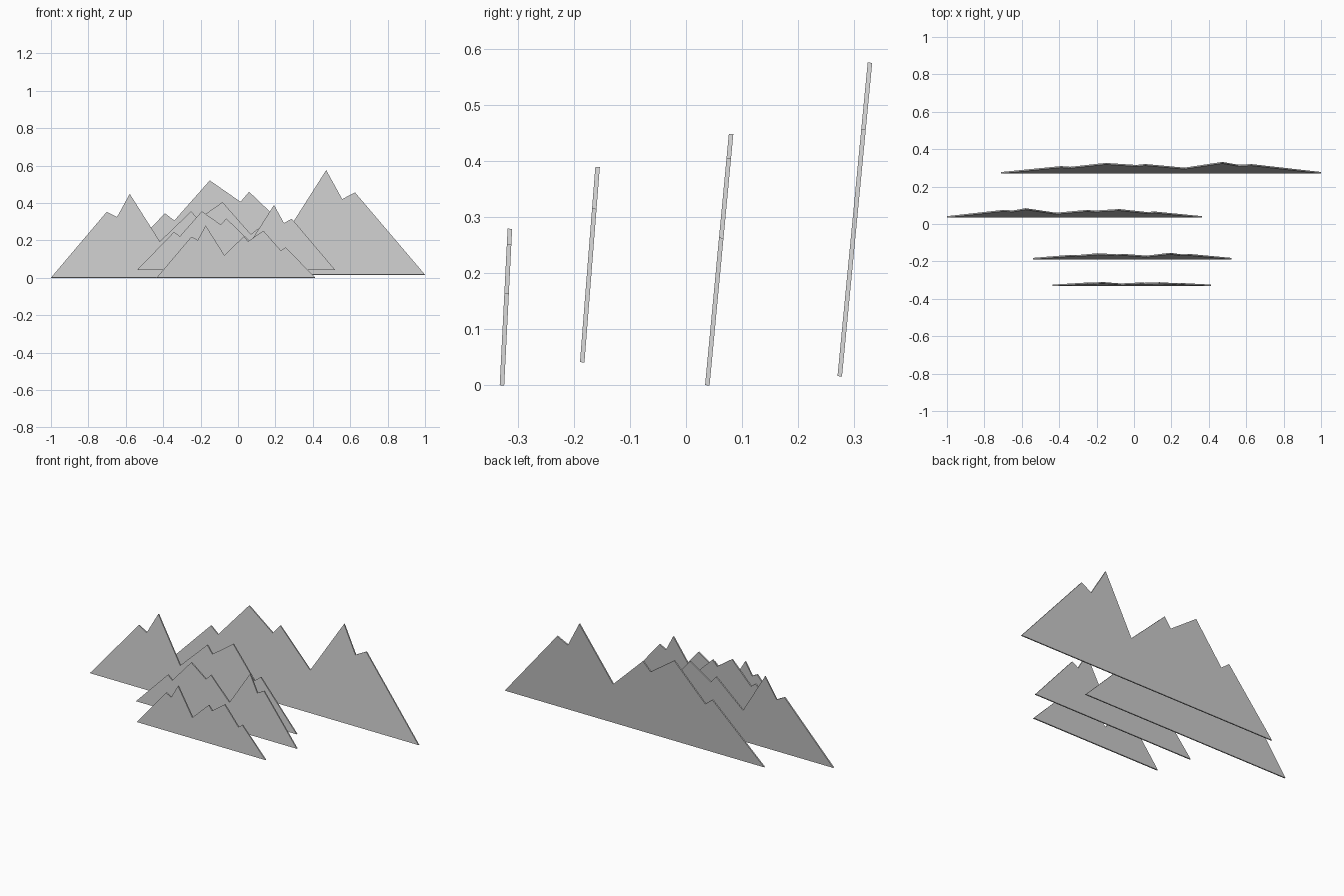
import bpy, bmesh
from math import radians, cos

if "Cube" in bpy.data.objects:
    bpy.data.objects.remove(bpy.data.objects["Cube"])

# Shared ridge outline: fraction of width, fraction of summit height
RIDGE = [(0, 0), (.219, .787), (.259, .723), (.309, 1), (.427, .433),
         (.55, .793), (.577, .697), (.673, .902), (.784, .518),
         (.813, .587), (1, 0)]
THICK = 0.008


def ridge(name, x0, x1, y, z, height, lean):
    """Thin mountain panel from x0 (steep-summit end) to x1, leaning back."""
    bm = bmesh.new()
    k = height / cos(radians(lean))
    front = [bm.verts.new((x0 + u * (x1 - x0), -THICK / 2, h * k)) for u, h in RIDGE]
    face = bm.faces.new(front)
    ext = bmesh.ops.extrude_face_region(bm, geom=[face], use_keep_orig=True)
    moved = [g for g in ext["geom"] if isinstance(g, bmesh.types.BMVert)]
    bmesh.ops.translate(bm, verts=moved, vec=(0, THICK, 0))
    bmesh.ops.recalc_face_normals(bm, faces=bm.faces)
    mesh = bpy.data.meshes.new(name)
    bm.to_mesh(mesh)
    bm.free()
    obj = bpy.data.objects.new(name, mesh)
    bpy.context.collection.objects.link(obj)
    obj.location = (0, y, z)
    obj.rotation_euler.x = -radians(lean)


# Four ridges from the front to the back, alternately mirrored
ridge("front_ridge", -0.435, 0.413, -0.328, 0.0, 0.279, 2.9)
ridge("second_ridge", 0.52, -0.54, -0.185, 0.041, 0.348, 4.5)
ridge("third_ridge", -1.0, 0.363, 0.038, 0.0, 0.448, 5.4)
ridge("back_ridge", 1.0, -0.71, 0.274, 0.016, 0.559, 5.5)
